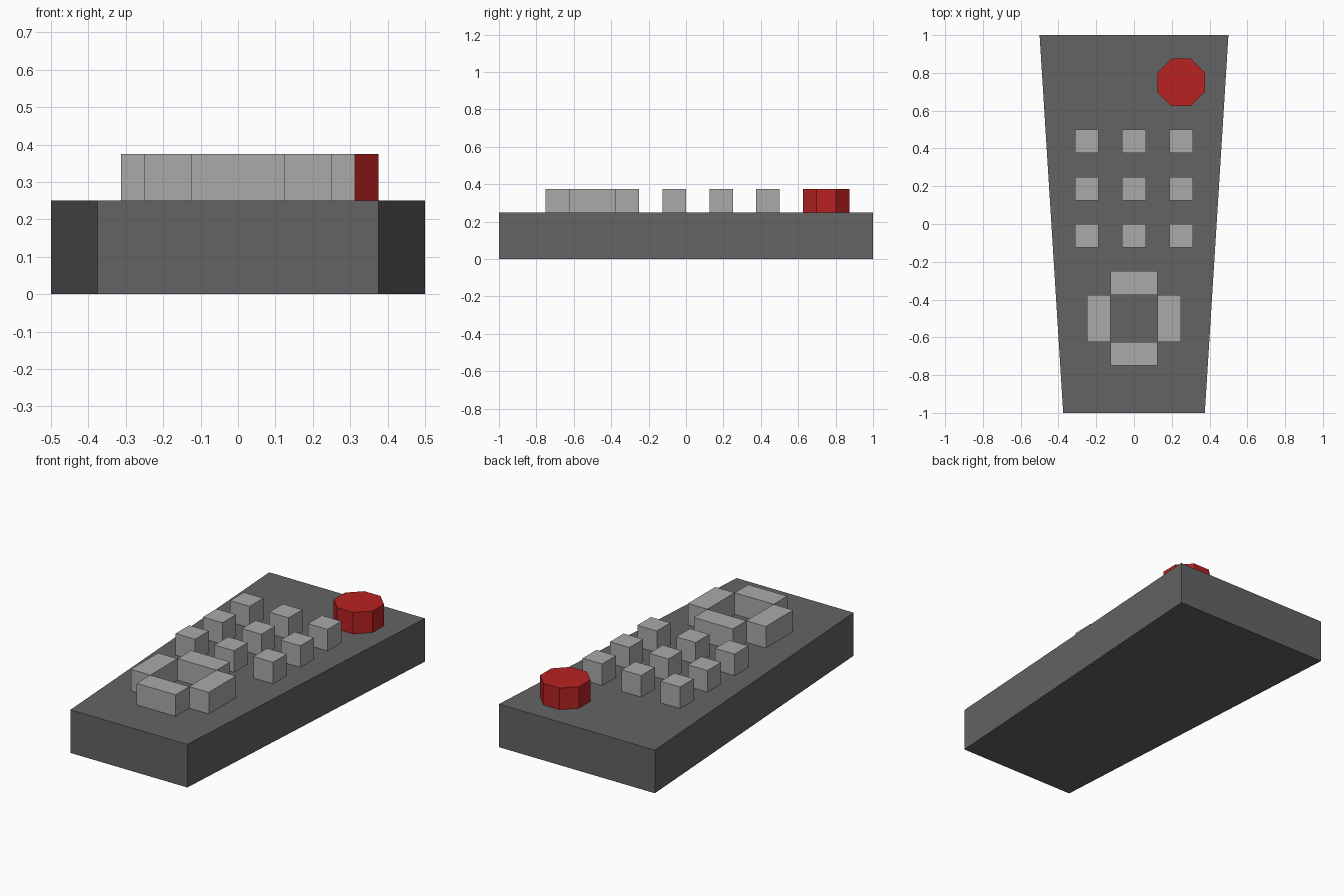
import bpy
import bmesh
from math import pi, cos

cube = bpy.data.objects.get("Cube")
if cube:
    bpy.data.objects.remove(cube, do_unlink=True)

BODY_TOP = 0.25
KEY_HEIGHT = 0.125


def material(name, rgb):
    mat = bpy.data.materials.new(name)
    mat.use_nodes = True
    mat.diffuse_color = (*rgb, 1)
    mat.node_tree.nodes["Principled BSDF"].inputs["Base Color"].default_value = (*rgb, 1)
    return mat


dark_grey = material("dark grey", (0.127, 0.127, 0.127))
light_grey = material("light grey", (0.4, 0.4, 0.4))
red = material("red", (0.479, 0.016, 0.016))


def prism(name, outline, bottom, height, mat):
    """Extrude a flat outline (counter-clockwise) straight up."""
    bm = bmesh.new()
    base = bm.faces.new([bm.verts.new((x, y, bottom)) for x, y in outline])
    top = bmesh.ops.extrude_face_region(bm, geom=[base], use_keep_orig=True)
    verts = [v for v in top["geom"] if isinstance(v, bmesh.types.BMVert)]
    bmesh.ops.translate(bm, verts=verts, vec=(0, 0, height))
    bmesh.ops.recalc_face_normals(bm, faces=bm.faces)
    mesh = bpy.data.meshes.new(name)
    bm.to_mesh(mesh)
    bm.free()
    mesh.materials.append(mat)
    obj = bpy.data.objects.new(name, mesh)
    bpy.context.collection.objects.link(obj)
    return obj


def key(name, x, y, width, depth):
    w, d = width / 2, depth / 2
    outline = [(x - w, y - d), (x + w, y - d), (x + w, y + d), (x - w, y + d)]
    return prism(name, outline, BODY_TOP, KEY_HEIGHT, light_grey)


# Tapered body, wider at the back
prism("body", [(-0.375, -1), (0.375, -1), (0.5, 1), (-0.5, 1)], 0, BODY_TOP, dark_grey)

# Three by three grid of square keys
for row in range(3):
    for col in range(3):
        key(f"key_{row + 1}_{col + 1}", (col - 1) * 0.25, 0.4375 - row * 0.25, 0.125, 0.125)

# Ring of four direction keys
for side, label in ((1, "left"), (-1, "right")):
    key(f"direction_key_{label}", side * 0.1875, -0.5, 0.125, 0.25)
for side, label in ((1, "back"), (-1, "front")):
    key(f"direction_key_{label}", 0, -0.5 + side * 0.1875, 0.25, 0.125)

# Octagonal power button with flat sides along the axes
bpy.ops.mesh.primitive_cylinder_add(
    vertices=8, radius=0.125 / cos(pi / 8), depth=KEY_HEIGHT,
    location=(0.25, 0.75, BODY_TOP + KEY_HEIGHT / 2), rotation=(0, 0, pi / 8))
power_button = bpy.context.object
power_button.name = "power_button"
power_button.data.materials.append(red)
